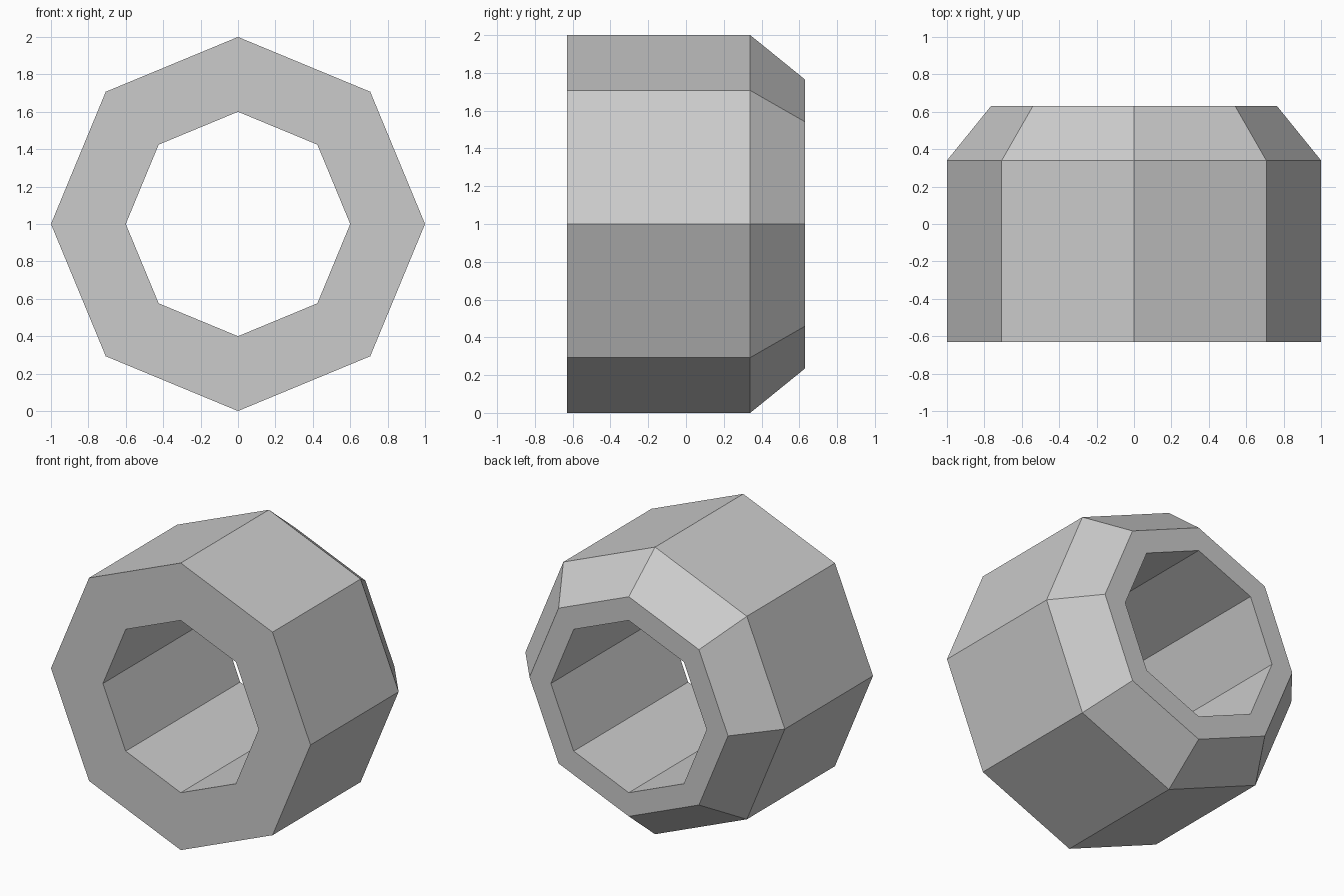
import bpy
import bmesh
from math import cos, sin, tau

cube = bpy.data.objects.get("Cube")
if cube:
    bpy.data.objects.remove(cube, do_unlink=True)

SIDES = 8
CENTRE_Z = 1.0

# Plain grey finish
grey = bpy.data.materials.new("grey")
grey.use_nodes = True
colour = (0.6, 0.6, 0.6, 1)
grey.diffuse_color = colour
grey.node_tree.nodes["Principled BSDF"].inputs["Base Color"].default_value = colour

# Closed wall section as (radius, y): flat front, chamfered back, straight bore
section = [(1.0, -0.63), (1.0, 0.34), (0.765, 0.63), (0.6, 0.63), (0.6, -0.63)]

# Sweep the section around the y axis
bm = bmesh.new()
rings = []
for i in range(SIDES):
    a = tau * i / SIDES
    rings.append([bm.verts.new((r * cos(a), y, CENTRE_Z + r * sin(a)))
                  for r, y in section])
for i in range(SIDES):
    here, after = rings[i], rings[(i + 1) % SIDES]
    for j in range(len(section)):
        k = (j + 1) % len(section)
        bm.faces.new((here[j], here[k], after[k], after[j]))
bmesh.ops.recalc_face_normals(bm, faces=bm.faces)

mesh = bpy.data.meshes.new("octagonal_collar")
bm.to_mesh(mesh)
bm.free()
mesh.materials.append(grey)
collar = bpy.data.objects.new("octagonal_collar", mesh)
bpy.context.collection.objects.link(collar)
